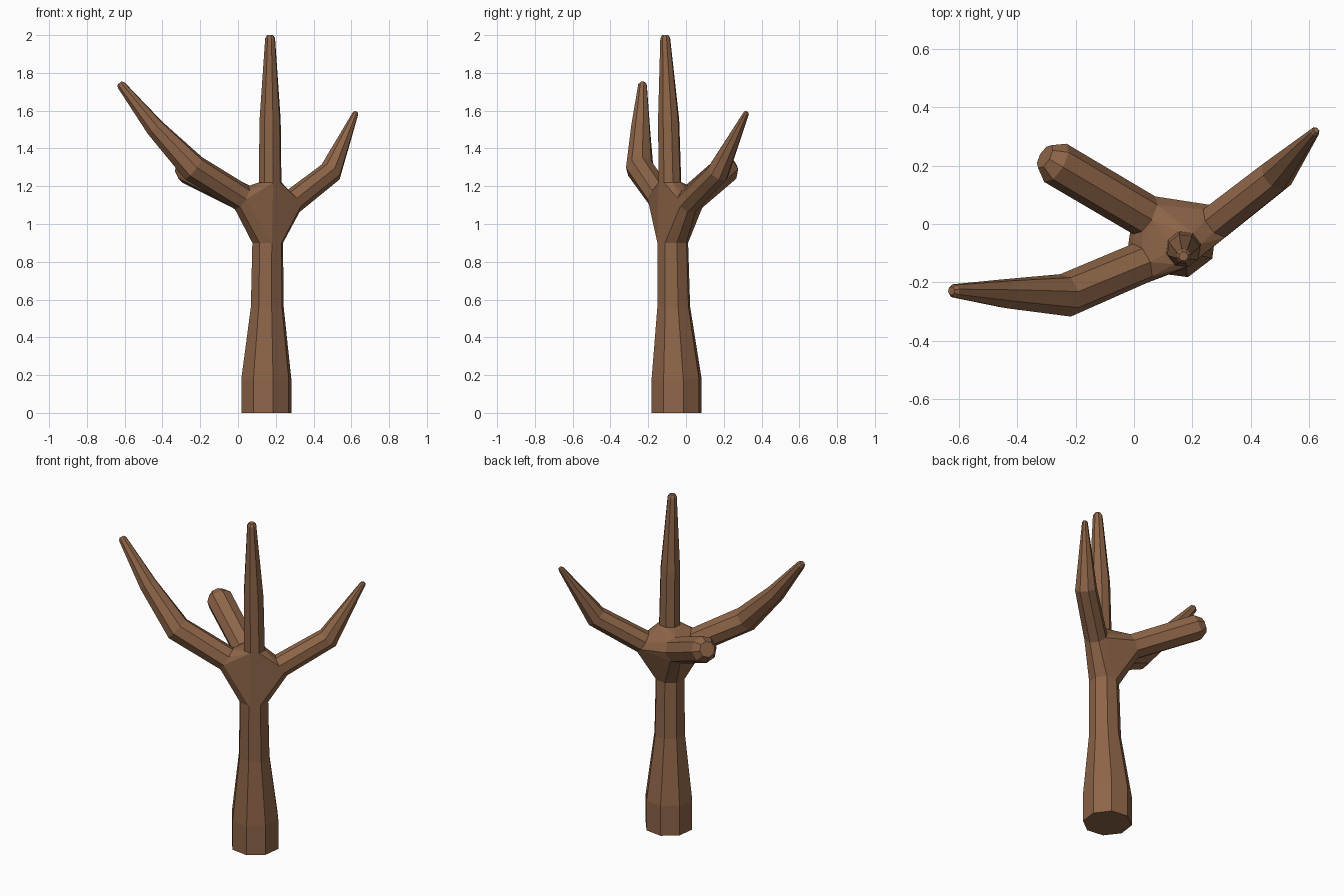
import bpy, bmesh, math
from mathutils import Vector

if "Cube" in bpy.data.objects:
    bpy.data.objects.remove(bpy.data.objects["Cube"])

SIDES = 8
Z = Vector((0, 0, 1))
bm = bmesh.new()


def ring(p, d, r):
    """Octagonal ring of vertices facing direction d."""
    q = Z.rotation_difference(d)
    out = []
    for i in range(SIDES):
        a = math.radians(15) + 2 * math.pi * i / SIDES
        out.append(bm.verts.new(p + q @ Vector((r * math.cos(a), r * math.sin(a), 0))))
    return out


def limb(path, rounded=True):
    """Tapered tube through (x, y, z, radius) points; returns its open first ring."""
    pts = [Vector(p[:3]) for p in path]
    rings = []
    for i, p in enumerate(pts):
        d = Vector((0, 0, 0))
        if i > 0:
            d += (p - pts[i - 1]).normalized()
        if i < len(pts) - 1:
            d += (pts[i + 1] - p).normalized()
        d.normalize()
        rings.append(ring(p, d, path[i][3]))
    if rounded:
        r = path[-1][3]
        rings.append(ring(pts[-1] + d * r * 0.6, d, r * 0.6))
    for a, b in zip(rings, rings[1:]):
        for i in range(SIDES):
            j = (i + 1) % SIDES
            bm.faces.new((a[i], a[j], b[j], b[i]))
    return rings


# trunk: bottom is capped, top ring stays open for the fork
trunk = limb([(.15, -.05, 0, .137), (.15, -.05, .18, .137),
              (.155, -.065, .56, .09), (.157, -.07, .9, .084)], rounded=False)
bm.faces.new(trunk[0][::-1])
fork = [trunk[-1]]

# branches: centre, left front, right, cut-off back stub
for path in (
    [(.17, -.085, 1.22, .062), (.17, -.092, 1.55, .058), (.17, -.11, 1.984, .027)],
    [(.02, -.135, 1.14, .072), (-.235, -.245, 1.295, .075),
     (-.44, -.24, 1.51, .052), (-.618, -.23, 1.735, .024)],
    [(.285, .01, 1.115, .066), (.49, .17, 1.275, .062), (.622, .318, 1.585, .016)],
    [(.035, .03, 1.135, .075), (-.27, .21, 1.29, .076)],
):
    rings = limb(path)
    bm.faces.new(rings[-1])
    fork.append(rings[0])

# fork: hull skin joining the open rings, with the ring ends left open
before = set(bm.faces)
bmesh.ops.convex_hull(bm, input=[v for r in fork for v in r], use_existing_faces=False)
owner = {v: i for i, r in enumerate(fork) for v in r}
caps = [f for f in bm.faces if f not in before
        and len({owner.get(v, -1) for v in f.verts}) == 1]
bmesh.ops.delete(bm, geom=caps, context='FACES_ONLY')
bmesh.ops.recalc_face_normals(bm, faces=bm.faces[:])

mesh = bpy.data.meshes.new("bare_tree")
bm.to_mesh(mesh)
bm.free()
tree = bpy.data.objects.new("bare_tree", mesh)
bpy.context.collection.objects.link(tree)

bark = bpy.data.materials.new("bark")
bark.diffuse_color = (.27, .13, .065, 1)
bark.use_nodes = True
bark.node_tree.nodes["Principled BSDF"].inputs["Base Color"].default_value = bark.diffuse_color
mesh.materials.append(bark)
